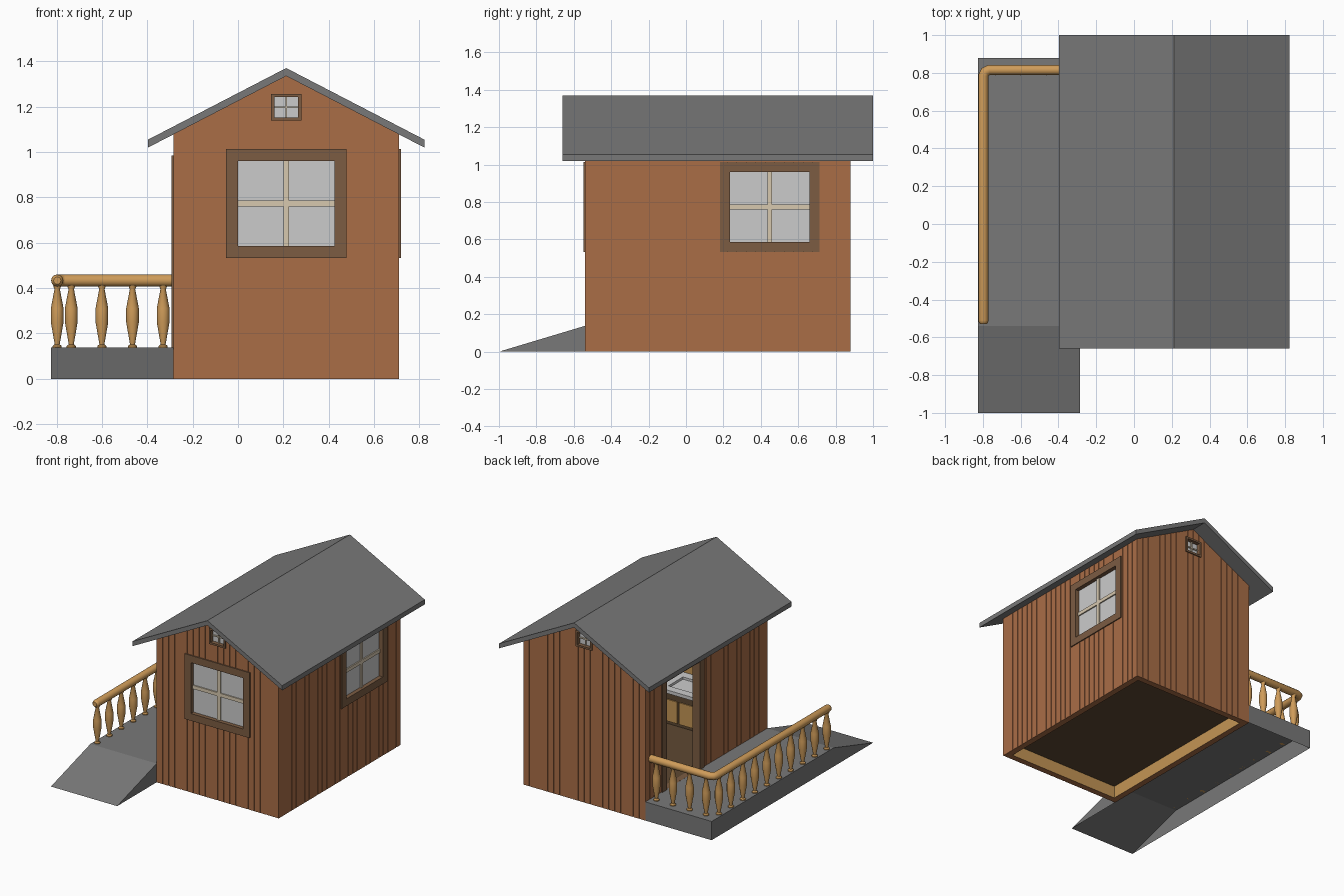
import bpy, bmesh, math
from mathutils import Matrix, Vector

if "Cube" in bpy.data.objects:
    bpy.data.objects.remove(bpy.data.objects["Cube"])

def material(name, rgb):
    m = bpy.data.materials.new(name)
    m.diffuse_color = (*rgb, 1)
    m.use_nodes = True
    m.node_tree.nodes["Principled BSDF"].inputs["Base Color"].default_value = m.diffuse_color
    return m

SIDING = material("siding", (0.40, 0.155, 0.062))
LINING = material("lining", (0.55, 0.30, 0.09))
TRIM = material("trim", (0.20, 0.107, 0.055))
CREAM = material("cream", (0.68, 0.58, 0.43))
WOOD = material("rail wood", (0.62, 0.33, 0.10))
DARK = material("dark wood", (0.11, 0.065, 0.032))
ROOF = material("roof grey", (0.19, 0.19, 0.19))

# House extents
X0, X1, Y0, Y1 = -0.285, 0.71, -0.54, 0.88
MID, PEAK, SLOPE, T = (X0 + X1) / 2, 1.335, 0.518, 0.045
DECK = 0.138

def finish(name, bm, mat=None, matrix=None):
    bmesh.ops.recalc_face_normals(bm, faces=bm.faces)
    me = bpy.data.meshes.new(name)
    bm.to_mesh(me)
    bm.free()
    ob = bpy.data.objects.new(name, me)
    bpy.context.collection.objects.link(ob)
    if mat:
        me.materials.append(mat)
    if matrix:
        ob.matrix_world = matrix
    return ob

def boxes(name, spans, mat=None, matrix=None):
    """One object made of boxes given as (x0, x1, y0, y1, z0, z1)."""
    bm = bmesh.new()
    for a, b, c, d, e, f in spans:
        m = Matrix.Translation(((a + b) / 2, (c + d) / 2, (e + f) / 2)) @ Matrix.Diagonal((b - a, d - c, f - e, 1))
        bmesh.ops.create_cube(bm, size=1, matrix=m)
    return finish(name, bm, mat, matrix)

def prism(name, pts, offset, mat=None, open_bottom=False):
    """Extrude a closed 3D outline by an offset."""
    bm = bmesh.new()
    face = bm.faces.new([bm.verts.new(p) for p in pts])
    res = bmesh.ops.extrude_face_region(bm, geom=[face], use_keep_orig=True)
    bmesh.ops.translate(bm, vec=offset, verts=[g for g in res["geom"] if isinstance(g, bmesh.types.BMVert)])
    bmesh.ops.recalc_face_normals(bm, faces=bm.faces)
    if open_bottom:
        bmesh.ops.delete(bm, geom=[f for f in bm.faces if all(v.co.z < 1e-5 for v in f.verts)], context="FACES_ONLY")
    return finish(name, bm, mat)

def cut(ob, cutter):
    mod = ob.modifiers.new("cut", "BOOLEAN")
    mod.operation, mod.solver, mod.object = "DIFFERENCE", "EXACT", cutter
    mod.material_mode = "TRANSFER"
    bpy.context.view_layer.objects.active = ob
    bpy.ops.object.modifier_apply(modifier=mod.name)
    bpy.data.objects.remove(cutter)

# Walls: gabled shell, hollowed, with plank grooves
eave = PEAK - SLOPE * (X1 - MID)
walls = prism("walls", [(X0, Y0, 0), (X1, Y0, 0), (X1, Y0, eave), (MID, Y0, PEAK), (X0, Y0, eave)],
              Vector((0, Y1 - Y0, 0)), SIDING)
cut(walls, boxes("hollow", [(X0 + T, X1 - T, Y0 + T, Y1 - T, -0.1, 2)], LINING))
grooves, g, d = [], 0.002, 0.004
n = 20
for i in range(1, n):
    x = X0 + (X1 - X0) * i / n
    grooves += [(x - g, x + g, Y0 - 0.02, Y0 + d, -0.1, 2), (x - g, x + g, Y1 - d, Y1 + 0.02, -0.1, 2)]
n = 28
for i in range(1, n):
    y = Y0 + (Y1 - Y0) * i / n
    grooves += [(X0 - 0.02, X0 + d, y - g, y + g, -0.1, 2), (X1 - d, X1 + 0.02, y - g, y + g, -0.1, 2)]
cut(walls, boxes("groove_cutter", grooves, SIDING))

def place(x, y, z, turn):
    return Matrix.Translation((x, y, z)) @ Matrix.Rotation(math.radians(turn), 4, "Z")

def surround(w, h, t, bottom=True):
    """Trim boxes round a w x h opening centred on the origin, outside towards -y."""
    a, b, y0, y1 = w / 2, h / 2, -0.008, T + 0.008
    low = -b - t if bottom else -b
    out = [(-a - t, -a, y0, y1, low, b + t), (a, a + t, y0, y1, low, b + t), (-a, a, y0, y1, b, b + t)]
    return out + ([(-a, a, y0, y1, -b - t, -b)] if bottom else [])

def hole(w, h, t, m):
    a, b = w / 2 + t / 2, h / 2 + t / 2
    cut(walls, boxes("hole", [(-a, a, -0.05, T + 0.05, -b, b)], TRIM, m))

def window(name, w, h, t, bar, m):
    hole(w, h, t, m)
    boxes(name + "_frame", surround(w, h, t), TRIM, m)
    boxes(name + "_bars", [(-bar, bar, 0.012, 0.036, -h / 2, h / 2),
                           (-w / 2, w / 2, 0.013, 0.035, -bar, bar)], CREAM, m)
    boxes(name + "_pane", [(-w / 2, w / 2, 0.022, 0.026, -h / 2, h / 2)], None, m)

window("front_window", 0.425, 0.375, 0.053, 0.013, place(MID, Y0, 0.773, 0))
window("side_window", 0.425, 0.375, 0.053, 0.013, place(X1, 0.448, 0.773, 90))
window("front_gable_window", 0.105, 0.09, 0.014, 0.004, place(MID, Y0, 1.197, 0))
window("back_gable_window", 0.105, 0.09, 0.014, 0.004, place(MID, Y1, 1.197, 180))

# Doorway onto the deck
door_h = 0.985 - 0.053 - DECK
door = place(X0, 0.448, DECK + door_h / 2, -90)
cut(walls, boxes("door_hole", [(-0.21, 0.21, -0.05, T + 0.05, -door_h / 2, door_h / 2 + 0.025)], TRIM, door))
boxes("door_frame", surround(0.38, door_h, 0.053, False), TRIM, door)

# Roof with overhang, and the floor
rx, ry0, ry1, rt = 0.61, -0.66, 1.0, 0.035
low = PEAK - SLOPE * rx
prism("roof", [(MID - rx, ry0, low), (MID, ry0, PEAK), (MID + rx, ry0, low),
               (MID + rx, ry0, low + rt), (MID, ry0, PEAK + rt), (MID - rx, ry0, low + rt)],
      Vector((0, ry1 - ry0, 0)), ROOF)
boxes("floor", [(X0 + T, X1 - T, Y0 + T, Y1 - T, 0.09, DECK)], DARK)

# Deck with ramp, open underneath
prism("deck_and_ramp", [(-0.825, -1, 0), (-0.825, Y0, DECK), (-0.825, Y1, DECK), (-0.825, Y1, 0)],
      Vector((X0 + 0.825, 0, 0)), ROOF, open_bottom=True)

# Handrail
RX, RY, RZ = -0.797, 0.815, 0.433
path = [(RX, -0.53, 0.6), (RX, -0.522, 0.9), (RX, -0.51, 1), (RX, 0.785, 1), (RX + 0.009, 0.806, 1),
        (RX + 0.03, RY, 1), (X0, RY, 1)]
cu = bpy.data.curves.new("handrail", "CURVE")
cu.dimensions, cu.bevel_depth, cu.bevel_resolution, cu.use_fill_caps = "3D", 0.027, 4, True
sp = cu.splines.new("POLY")
sp.points.add(len(path) - 1)
for p, (x, y, r) in zip(sp.points, path):
    p.co, p.radius = (x, y, RZ, 1), r
cu.materials.append(WOOD)
bpy.context.collection.objects.link(bpy.data.objects.new("handrail", cu))

# Turned balusters
bm = bmesh.new()
profile = [(0, DECK), (0.02, DECK), (0.02, 0.145), (0.011, 0.152), (0.028, 0.25), (0.028, 0.31),
           (0.012, 0.395), (0.019, 0.412), (0, 0.412)]
vs = [bm.verts.new((r, 0, z)) for r, z in profile]
es = [bm.edges.new(p) for p in zip(vs, vs[1:])]
bmesh.ops.spin(bm, geom=vs + es, axis=(0, 0, 1), cent=(0, 0, 0), angle=2 * math.pi, steps=12)
bmesh.ops.remove_doubles(bm, verts=bm.verts, dist=1e-4)
first = finish("baluster", bm, WOOD)
bpy.ops.object.select_all(action="DESELECT")
first.select_set(True)
bpy.context.view_layer.objects.active = first
bpy.ops.object.shade_smooth_by_angle(angle=math.radians(35))
spots = [(-0.735 + 0.135 * i, RY) for i in range(4)] + [(RX, 0.755 - 0.1394 * i) for i in range(10)]
for i, (x, y) in enumerate(spots):
    ob = first if i == 0 else first.copy()
    if i:
        bpy.context.collection.objects.link(ob)
    ob.location = (x, y, 0)

# Sink unit below the front window
boxes("cabinet", [(0, 0.425, Y0 + T, -0.22, DECK, 0.37)], DARK)
boxes("cabinet_doors", [(0.015, 0.205, -0.22, -0.212, 0.16, 0.32), (0.22, 0.41, -0.22, -0.212, 0.16, 0.32)], LINING)
top = boxes("sink_top", [(-0.01, 0.435, Y0 + T, -0.2, 0.37, 0.395)])
cut(top, boxes("basin_cutter", [(0.1, 0.325, -0.43, -0.26, 0.378, 0.5)]))
